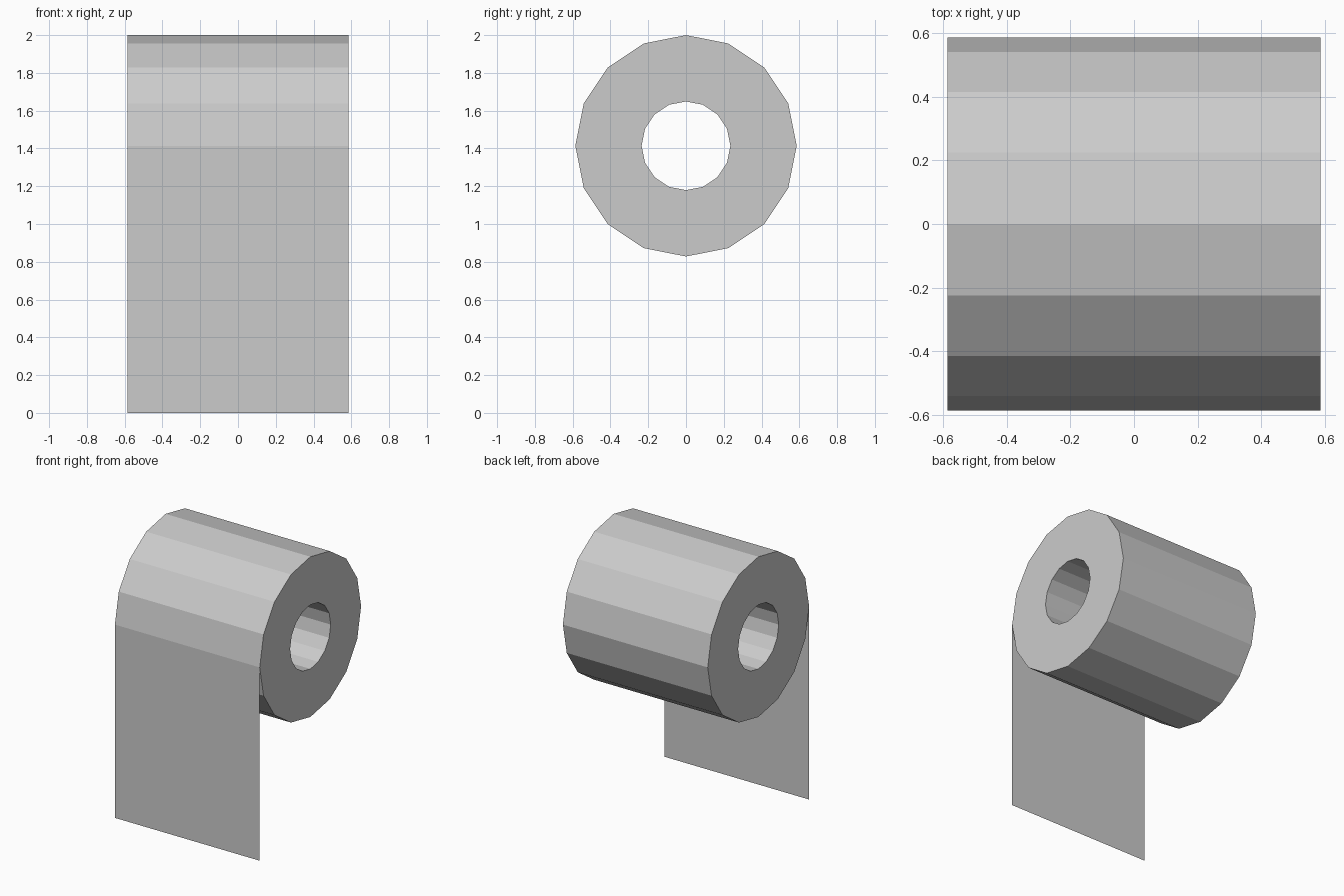
import bpy, bmesh
from math import cos, sin, tau

if "Cube" in bpy.data.objects:
    bpy.data.objects.remove(bpy.data.objects["Cube"])

SIDES = 16
R_OUT, R_IN = 0.586, 0.235
HALF_W = 0.586
AXIS_Z = 1.414


def add_object(name, bm):
    mesh = bpy.data.meshes.new(name)
    bm.to_mesh(mesh)
    bm.free()
    obj = bpy.data.objects.new(name, mesh)
    bpy.context.collection.objects.link(obj)
    return obj


# Paper roll: a rectangular section carried around the x axis
bm = bmesh.new()
section = [(-HALF_W, R_OUT), (HALF_W, R_OUT), (HALF_W, R_IN), (-HALF_W, R_IN)]
rings = []
for i in range(SIDES):
    a = tau * i / SIDES
    rings.append([bm.verts.new((x, r * cos(a), AXIS_Z + r * sin(a))) for x, r in section])
for i in range(SIDES):
    a, b = rings[i], rings[(i + 1) % SIDES]
    for j in range(4):
        k = (j + 1) % 4
        bm.faces.new((a[j], a[k], b[k], b[j]))
bmesh.ops.recalc_face_normals(bm, faces=bm.faces)
add_object("paper_roll", bm)

# Hanging sheet: single-sided strip dropping from the front of the roll
bm = bmesh.new()
corners = [(-HALF_W, 0), (HALF_W, 0), (HALF_W, AXIS_Z), (-HALF_W, AXIS_Z)]
bm.faces.new([bm.verts.new((x, -R_OUT, z)) for x, z in corners])
add_object("hanging_sheet", bm)
